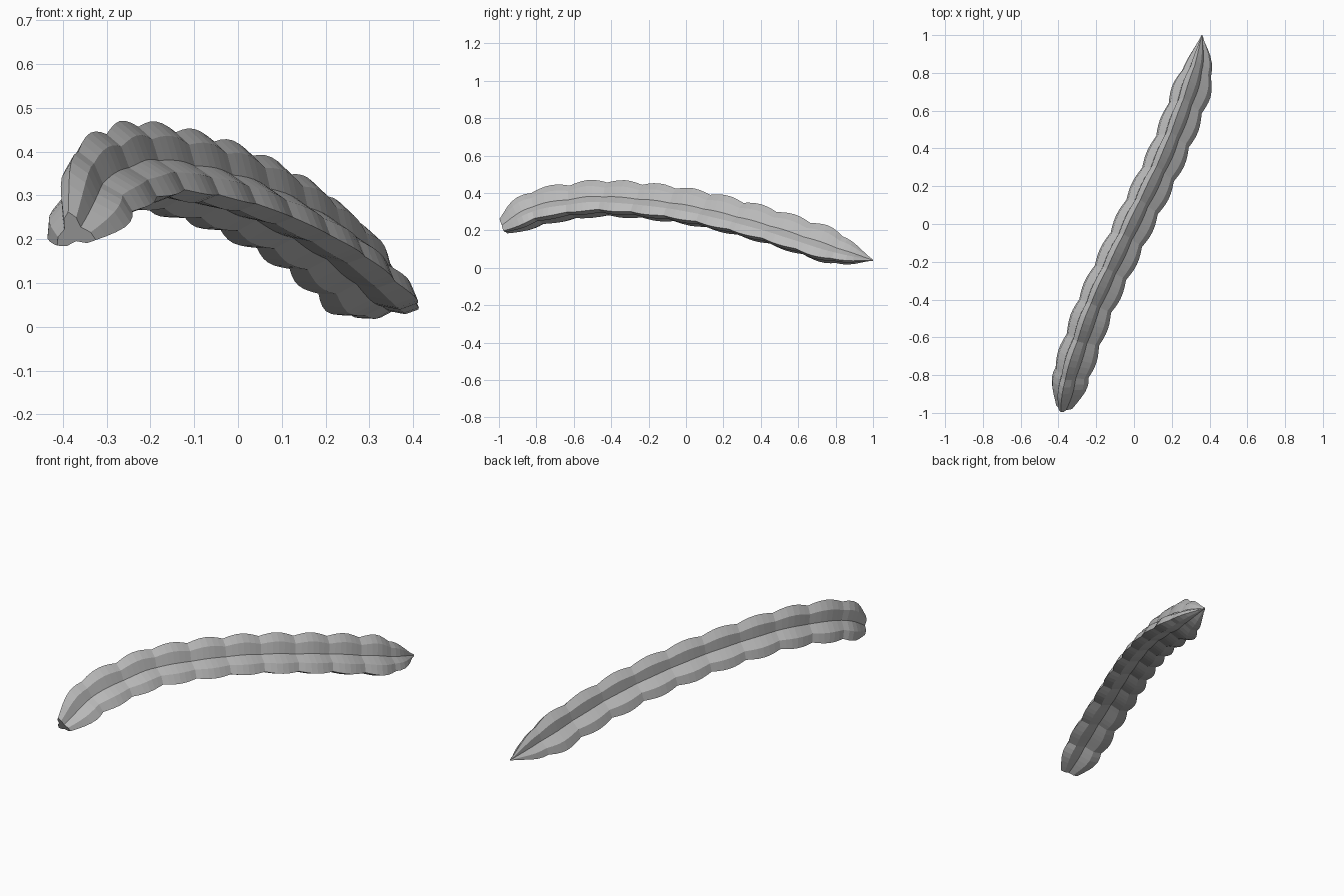
import bpy
import bmesh
from math import sin, cos, pi, radians
from mathutils import Vector

if "Cube" in bpy.data.objects:
    bpy.data.objects.remove(bpy.data.objects["Cube"], do_unlink=True)

# Centre line of the stem, from the blunt end to the pointed tip
PATH = [Vector(p) for p in [
    (-0.375, -0.975, 0.215), (-0.34, -0.8, 0.30), (-0.275, -0.6, 0.337),
    (-0.2, -0.4, 0.35), (-0.01, 0.0, 0.307), (0.18, 0.4, 0.212),
    (0.325, 0.8, 0.085), (0.36, 1.0, 0.04)]]
LOBES, STEPS = 11, 6
RADIUS = 0.124
ROLL = 9          # the ribs lean slightly to one side


def spline(points, per=40):
    """Dense smooth curve through the points."""
    ext = [points[0] * 2 - points[1]] + points + [points[-1] * 2 - points[-2]]
    out = []
    for a, b, c, d in zip(ext, ext[1:], ext[2:], ext[3:]):
        for i in range(per):
            t = i / per
            out.append(0.5 * (2 * b + (c - a) * t + (2 * a - 5 * b + 4 * c - d) * t ** 2
                              + (3 * b - a - 3 * c + d) * t ** 3))
    return out + [points[-1]]


def resample(curve, count):
    """Points at equal distances along the curve."""
    dist = [0.0]
    for a, b in zip(curve, curve[1:]):
        dist.append(dist[-1] + (b - a).length)
    out, k = [], 0
    for i in range(count + 1):
        s = dist[-1] * i / count
        while k < len(curve) - 2 and dist[k + 1] < s:
            k += 1
        out.append(curve[k].lerp(curve[k + 1], (s - dist[k]) / (dist[k + 1] - dist[k])))
    return out


def taper(t):
    """Narrows quickly to the cut end and gradually to the tip."""
    start = 0.5 + 0.5 * sin(min(t / 0.09, 1) * pi / 2)
    end = sin(min((1 - t) / 0.14, 1) * pi / 2)
    return start * max(end, 0.03)


# Three ribs with shoulders, and a groove between each pair
section = []
for rib in range(3):
    for angle, r in [(-22, 0.74), (0, 1.0), (22, 0.74), (60, 0.42)]:
        a = radians(90 + ROLL + rib * 120 + angle)
        section.append((r * cos(a), r * sin(a)))

# Sweep the section along the path, swelling once per lobe
count = LOBES * STEPS
centres = resample(spline(PATH), count)
bm = bmesh.new()
rings = []
for i, c in enumerate(centres):
    tangent = (centres[min(i + 1, count)] - centres[max(i - 1, 0)]).normalized()
    side = tangent.cross(Vector((0, 0, 1))).normalized()
    up = side.cross(tangent)
    swell = 0.86 + 0.14 * sin(pi * (i % STEPS) / STEPS)
    r = RADIUS * swell * taper(i / count)
    rings.append([bm.verts.new(c + side * x * r + up * y * r) for x, y in section])
n = len(section)
for a, b in zip(rings, rings[1:]):
    for j in range(n):
        k = (j + 1) % n
        bm.faces.new((a[j], a[k], b[k], b[j]))
bm.faces.new(rings[0])
bm.faces.new(rings[-1])
bmesh.ops.recalc_face_normals(bm, faces=bm.faces)

mesh = bpy.data.meshes.new("ribbed_stem")
bm.to_mesh(mesh)
bm.free()
stem = bpy.data.objects.new("ribbed_stem", mesh)
bpy.context.collection.objects.link(stem)

# Plain grey colour
grey = bpy.data.materials.new("plain_grey")
grey.use_nodes = True
colour = (0.5, 0.5, 0.5, 1)
grey.diffuse_color = colour
grey.node_tree.nodes["Principled BSDF"].inputs["Base Color"].default_value = colour
mesh.materials.append(grey)
